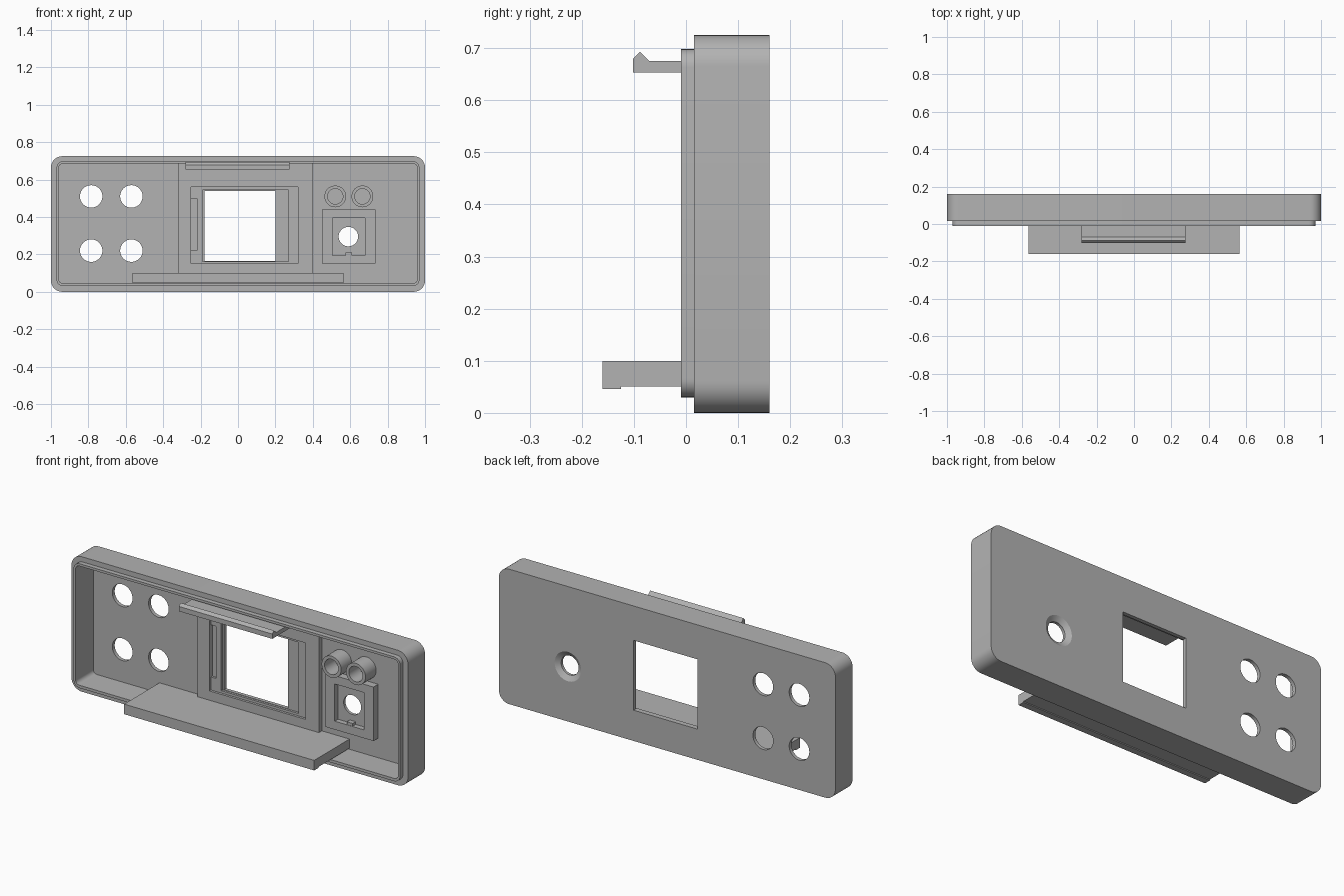
import bpy
import bmesh
import math

cube = bpy.data.objects.get("Cube")
if cube:
    bpy.data.objects.remove(cube, do_unlink=True)

grey = bpy.data.materials.new("plain grey")
grey.use_nodes = True
colour = (0.45, 0.45, 0.45, 1)
grey.diffuse_color = colour
grey.node_tree.nodes["Principled BSDF"].inputs["Base Color"].default_value = colour


def prism(name, outline, axis, a, b):
    """Extrude an outline: (x, z) along y, or (y, z) along x."""
    bm = bmesh.new()
    place = (lambda p, t: (p[0], t, p[1])) if axis == "y" else (lambda p, t: (t, p[0], p[1]))
    low = [bm.verts.new(place(p, a)) for p in outline]
    high = [bm.verts.new(place(p, b)) for p in outline]
    bm.faces.new(low)
    bm.faces.new(high)
    for i in range(len(low)):
        j = (i + 1) % len(low)
        bm.faces.new((low[i], low[j], high[j], high[i]))
    bmesh.ops.recalc_face_normals(bm, faces=bm.faces)
    mesh = bpy.data.meshes.new(name)
    bm.to_mesh(mesh)
    bm.free()
    obj = bpy.data.objects.new(name, mesh)
    bpy.context.collection.objects.link(obj)
    mesh.materials.append(grey)
    return obj


def box(name, x0, x1, y0, y1, z0, z1):
    return prism(name, [(x0, z0), (x1, z0), (x1, z1), (x0, z1)], "y", y0, y1)


def rounded(name, half, z0, z1, r, y0, y1):
    pts = []
    corners = [(half - r, z1 - r), (r - half, z1 - r), (r - half, z0 + r), (half - r, z0 + r)]
    for k, (cx, cz) in enumerate(corners):
        for i in range(9):
            t = math.pi / 2 * (k + i / 8)
            pts.append((cx + r * math.cos(t), cz + r * math.sin(t)))
    return prism(name, pts, "y", y0, y1)


def cylinder(name, x, z, r, y0, y1, r_back=None):
    """Round bar along y; r_back tapers the far end."""
    n = 48
    ring = [(math.cos(2 * math.pi * i / n), math.sin(2 * math.pi * i / n)) for i in range(n)]
    obj = prism(name, [(x + r * c, z + r * s) for c, s in ring], "y", y0, y1)
    if r_back:
        for i, (c, s) in enumerate(ring):
            obj.data.vertices[n + i].co = (x + r_back * c, y1, z + r_back * s)
    return obj


def combine(obj, other, operation="DIFFERENCE"):
    mod = obj.modifiers.new(operation, "BOOLEAN")
    mod.operation = operation
    mod.solver = "EXACT"
    mod.object = other
    bpy.context.view_layer.objects.active = obj
    bpy.ops.object.modifier_apply(modifier=mod.name)
    bpy.data.objects.remove(other, do_unlink=True)


FLOOR, BACK, FRONT = 0.14, 0.16, -0.01

# Tray with stepped rim and hollow interior
shell = rounded("shell", 1.0, 0, 0.725, 0.06, 0.015, BACK)
combine(shell, rounded("rim", 0.97, 0.03, 0.698, 0.035, FRONT, 0.05), "UNION")
combine(shell, rounded("cavity", 0.958, 0.045, 0.685, 0.022, -0.1, FLOOR))

# Openings through the back plate
combine(shell, box("window", -0.18, 0.2, 0.1, 0.2, 0.165, 0.54))
for hx in (-0.785, -0.57):
    for hz in (0.22, 0.51):
        combine(shell, cylinder("button_hole", hx, hz, 0.06, 0.1, 0.2))
JX, JZ = 0.59, 0.295
combine(shell, cylinder("jack_hole", JX, JZ, 0.052, 0.1, 0.2))
combine(shell, cylinder("countersink", JX, JZ, 0.052, 0.143, 0.162, 0.082))

# Raised display mount with pocket, window and connector slot
mount = box("display_mount", -0.32, 0.4, 0.115, 0.141, 0.1, 0.686)
combine(mount, box("pocket", -0.25, 0.32, 0.05, 0.128, 0.15, 0.56))
combine(mount, box("opening", -0.19, 0.27, 0.05, 0.2, 0.163, 0.545))
combine(mount, box("slot", -0.25, -0.22, 0.05, 0.2, 0.22, 0.5))

# Square socket around the jack hole
socket = box("jack_socket", 0.45, 0.735, 0.1, 0.141, 0.15, 0.44)
combine(socket, box("recess", 0.505, 0.68, 0.05, 0.128, 0.195, 0.395))
combine(socket, cylinder("bore", JX, JZ, 0.052, 0.05, 0.2))
tab = box("socket_tab", 0.575, 0.61, 0.102, 0.13, 0.19, 0.21)

# Pair of hollow tubes
tubes = []
for side, tx in (("right", 0.52), ("left", 0.665)):
    tube = cylinder(side + "_tube", tx, 0.51, 0.058, 0.05, 0.145)
    combine(tube, cylinder("tube_bore", tx, 0.51, 0.041, 0, FLOOR))
    tubes.append(tube)

# Top snap latch and bottom tongue
latch = prism("top_latch", [(-0.102, 0.653), (0.125, 0.653), (0.125, 0.675), (-0.07, 0.675),
                            (-0.088, 0.693), (-0.102, 0.679)], "x", -0.28, 0.275)
tongue = prism("bottom_tongue", [(-0.16, 0.046), (-0.125, 0.046), (-0.125, 0.051), (0.145, 0.051),
                                 (0.145, 0.1), (-0.16, 0.1)], "x", -0.565, 0.565)

# Smooth rounded walls, keep hard edges
for obj in [shell, mount, socket, tab, latch, tongue] + tubes:
    bpy.ops.object.select_all(action="DESELECT")
    obj.select_set(True)
    bpy.context.view_layer.objects.active = obj
    bpy.ops.object.shade_smooth_by_angle(angle=math.radians(30))
